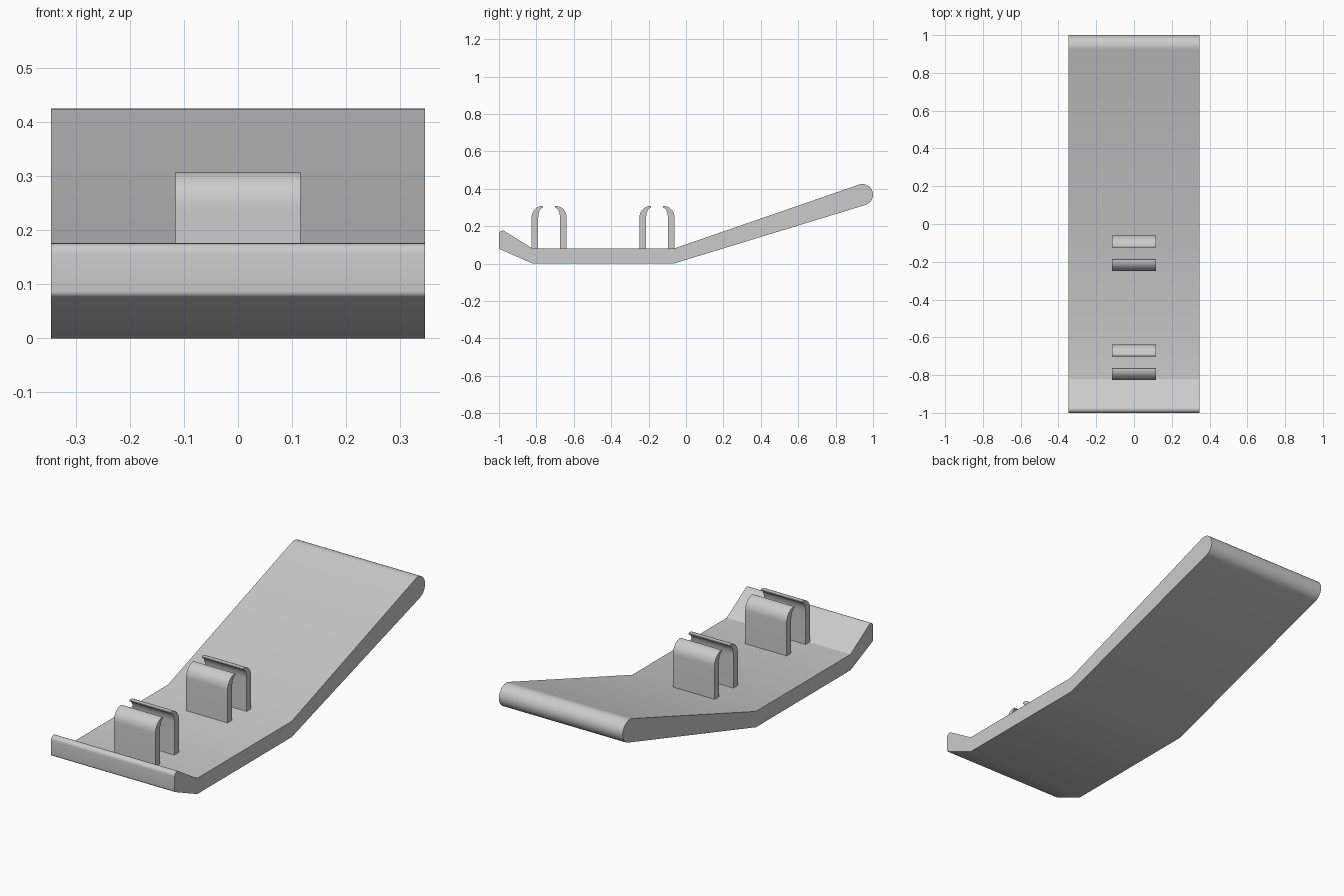
import bpy, bmesh
from math import sin, cos, radians

cube = bpy.data.objects.get("Cube")
if cube:
    bpy.data.objects.remove(cube, do_unlink=True)

grey = bpy.data.materials.new("light_grey_plastic")
grey.use_nodes = True
colour = (0.6, 0.6, 0.6, 1)
grey.diffuse_color = colour
grey.node_tree.nodes["Principled BSDF"].inputs["Base Color"].default_value = colour


def arc(cy, cz, ry, rz, start, end, steps):
    """Points on an elliptical arc in the side (y, z) plane."""
    angles = [radians(start + (end - start) * i / steps) for i in range(steps + 1)]
    return [(cy + ry * cos(a), cz + rz * sin(a)) for a in angles]


def extrude_profile(name, profile, half_width):
    """Solid made by sweeping a side profile across x."""
    bm = bmesh.new()
    face = bm.faces.new([bm.verts.new((-half_width, y, z)) for y, z in profile])
    swept = bmesh.ops.extrude_face_region(bm, geom=[face])["geom"]
    verts = [g for g in swept if isinstance(g, bmesh.types.BMVert)]
    bmesh.ops.translate(bm, verts=verts, vec=(2 * half_width, 0, 0))
    bmesh.ops.recalc_face_normals(bm, faces=bm.faces)
    mesh = bpy.data.meshes.new(name)
    bm.to_mesh(mesh)
    bm.free()
    mesh.materials.append(grey)
    obj = bpy.data.objects.new(name, mesh)
    bpy.context.collection.objects.link(obj)
    bpy.ops.object.select_all(action="DESELECT")
    bpy.context.view_layer.objects.active = obj
    obj.select_set(True)
    bpy.ops.object.shade_smooth_by_angle(angle=radians(30))
    return obj


# Bent plate: flat middle, short front lip, long rear ramp with a round end
plate = [(-0.82, 0), (-0.065, 0)]
plate += arc(0.943, 0.368, 0.057, 0.057, -73, 109, 16)
plate += [(-0.065, 0.08), (-0.82, 0.08)]
plate += arc(-0.98, 0.156, 0.02, 0.02, 58, 180, 8)
plate += arc(-0.988, 0.087, 0.012, 0.012, 180, 246, 5)
extrude_profile("bent_plate", plate, 0.346)

# Two clips, each a mirrored pair of legs hooking inwards
hook = [(0.058, 0.07), (0.094, 0.07)]
hook += arc(0.036, 0.245, 0.058, 0.063, 0, 90, 10)
hook += arc(0.036, 0.303, 0.005, 0.005, 110, 250, 4)
hook += arc(0.034, 0.245, 0.024, 0.052, 75, 0, 8)
for place, centre in (("front", -0.732), ("rear", -0.155)):
    for part, side in (("front_leg", -1), ("rear_leg", 1)):
        profile = [(centre + side * d, z) for d, z in hook]
        extrude_profile(f"{place}_clip_{part}", profile, 0.116)
